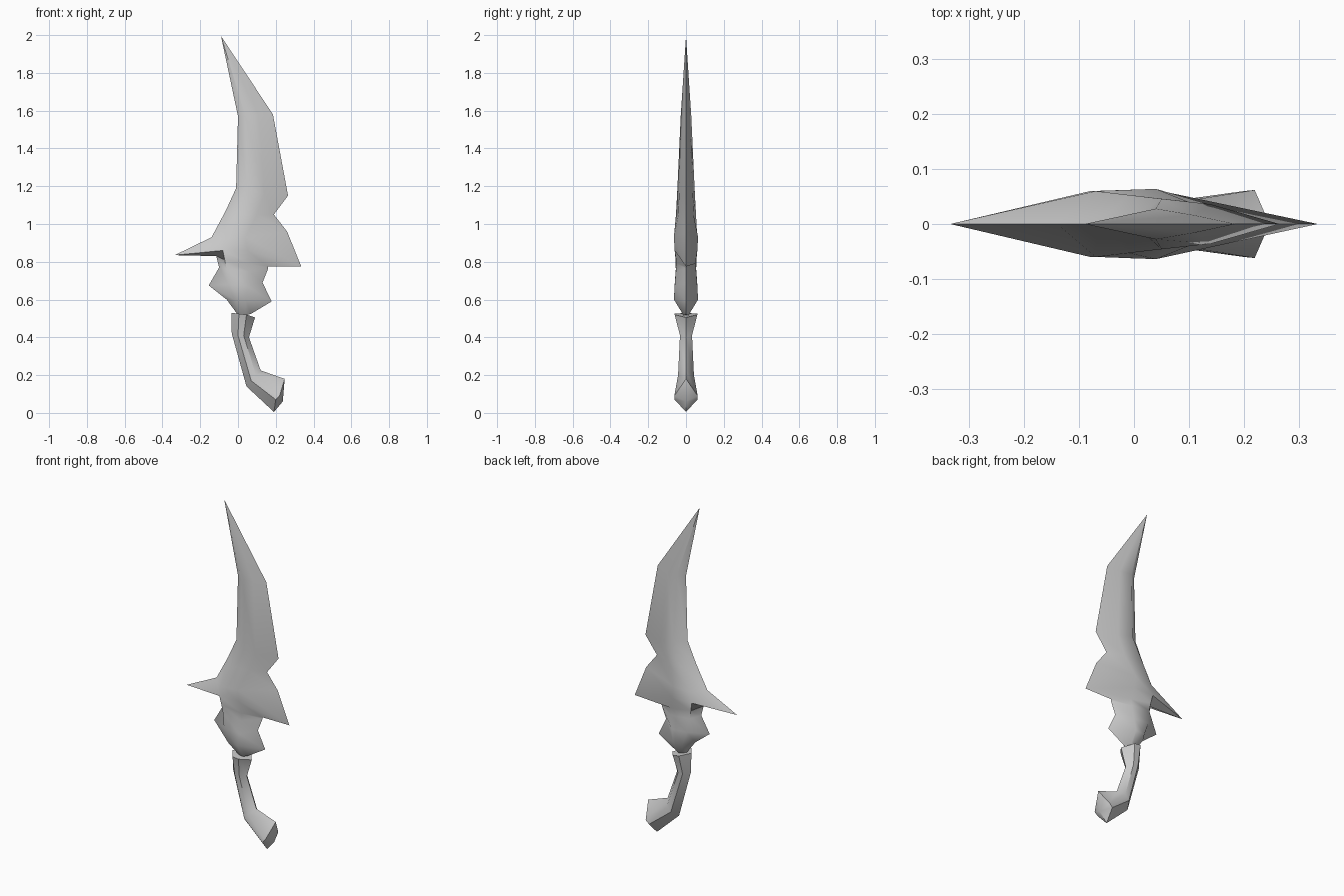
import bpy
import bmesh
import math

cube = bpy.data.objects.get("Cube")
if cube:
    bpy.data.objects.remove(cube, do_unlink=True)

GREY = (0.6, 0.6, 0.6, 1.0)
metal = bpy.data.materials.new("plain grey")
metal.use_nodes = True
metal.diffuse_color = GREY
metal.node_tree.nodes["Principled BSDF"].inputs["Base Color"].default_value = GREY


def loft(name, stations, start=None, end=None):
    """Skin six-sided rings: left edge, two raised ridges on each face, right edge."""
    bm = bmesh.new()
    rings = []
    for left, ridge_a, ridge_b, right in stations:
        (lx, lz), (rx, rz) = left, right
        (ax, az, ay), (bx, bz, by) = ridge_a, ridge_b
        points = [(lx, 0, lz), (ax, -ay, az), (bx, -by, bz),
                  (rx, 0, rz), (bx, by, bz), (ax, ay, az)]
        rings.append([bm.verts.new(p) for p in points])
    for upper, lower in zip(rings, rings[1:]):
        for i in range(6):
            j = (i + 1) % 6
            bm.faces.new((upper[i], upper[j], lower[j], lower[i]))
    # Ends close to a point, or to a flat cap
    for ring, tip in ((rings[0], start), (rings[-1], end)):
        if tip:
            apex = bm.verts.new((tip[0], 0, tip[1]))
            for i in range(6):
                bm.faces.new((ring[i], ring[(i + 1) % 6], apex))
        else:
            bm.faces.new(ring)
    bmesh.ops.remove_doubles(bm, verts=bm.verts[:], dist=0.0005)
    bmesh.ops.recalc_face_normals(bm, faces=bm.faces[:])
    mesh = bpy.data.meshes.new(name)
    bm.to_mesh(mesh)
    bm.free()
    obj = bpy.data.objects.new(name, mesh)
    bpy.context.collection.objects.link(obj)
    mesh.materials.append(metal)
    bpy.ops.object.select_all(action='DESELECT')
    obj.select_set(True)
    bpy.context.view_layer.objects.active = obj
    bpy.ops.object.shade_smooth_by_angle(angle=math.radians(45))
    return obj


# Curved blade flowing into the spiked guard and the collar beneath it
loft("blade_and_guard", [
    ((0.0, 1.57), (0.04, 1.57, 0.028), (0.11, 1.57, 0.016), (0.185, 1.58)),
    ((-0.01, 1.19), (0.05, 1.18, 0.046), (0.14, 1.16, 0.036), (0.265, 1.15)),
    ((-0.065, 1.07), (-0.01, 1.05, 0.053), (0.1, 1.05, 0.04), (0.19, 1.05)),
    ((-0.14, 0.93), (-0.07, 0.92, 0.06), (0.04, 0.93, 0.064), (0.26, 0.96)),
    ((-0.335, 0.835), (-0.08, 0.86, 0.06), (0.05, 0.86, 0.06), (0.335, 0.775)),
    ((-0.115, 0.83), (-0.07, 0.81, 0.055), (0.06, 0.79, 0.05), (0.16, 0.775)),
    ((-0.1, 0.77), (-0.06, 0.76, 0.054), (0.06, 0.75, 0.054), (0.16, 0.765)),
    ((-0.155, 0.675), (-0.05, 0.68, 0.06), (0.05, 0.67, 0.06), (0.13, 0.69)),
    ((-0.06, 0.6), (-0.02, 0.6, 0.062), (0.04, 0.6, 0.064), (0.178, 0.59)),
    ((-0.005, 0.525), (0.02, 0.515, 0.012), (0.04, 0.515, 0.012), (0.07, 0.525)),
], start=(-0.09, 1.995))

# Bent grip ending in a faceted pommel
loft("handle", [
    ((-0.035, 0.53), (0.005, 0.525, 0.06), (0.045, 0.52, 0.06), (0.09, 0.505)),
    ((-0.033, 0.42), (0.0, 0.41, 0.032), (0.03, 0.41, 0.032), (0.058, 0.4)),
    ((0.045, 0.14), (0.07, 0.17, 0.042), (0.095, 0.2, 0.042), (0.12, 0.225)),
    ((0.19, 0.005), (0.2, 0.07, 0.06), (0.22, 0.09, 0.062), (0.247, 0.18)),
], end=(0.237, 0.06))
